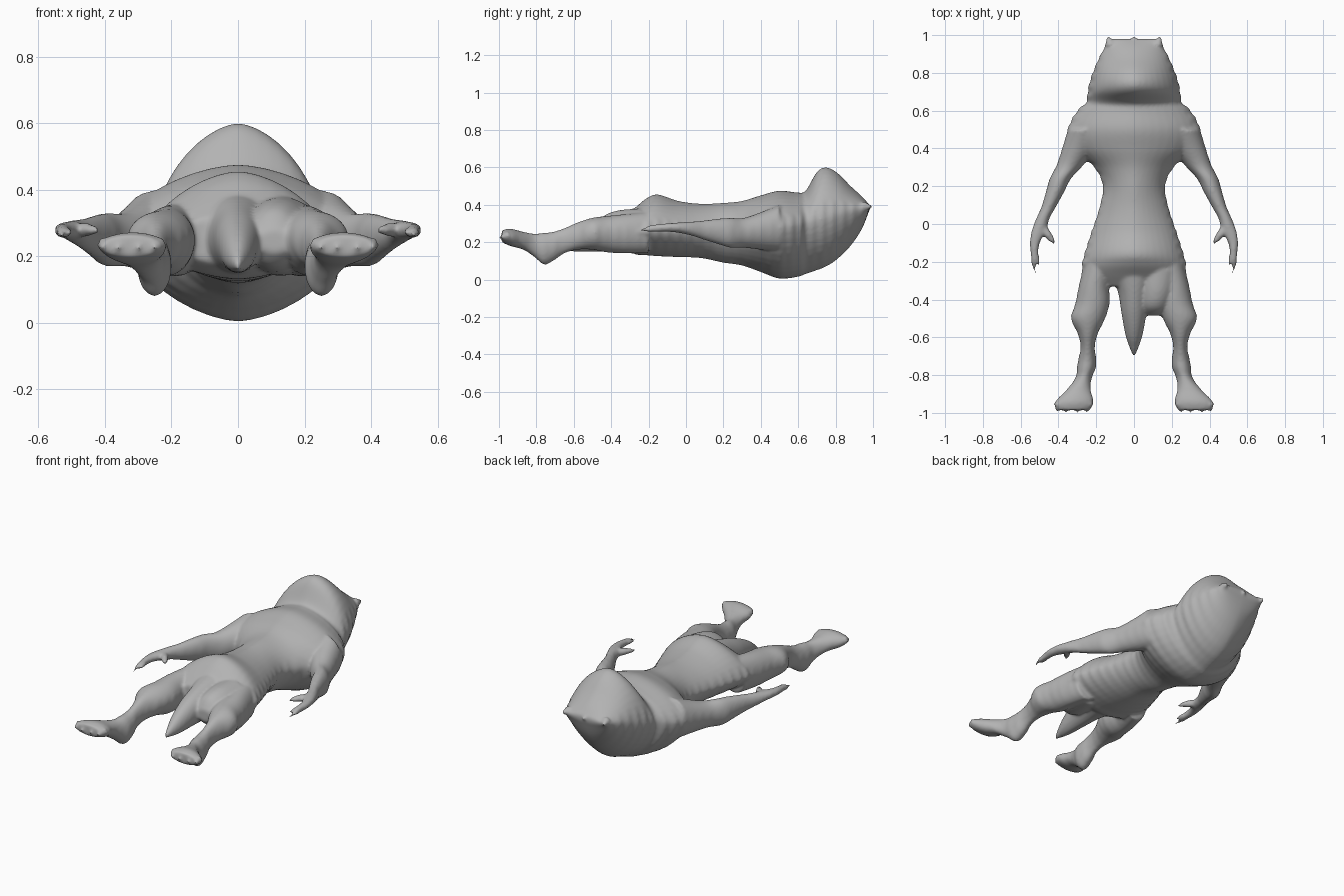
import bpy, bmesh, math
from mathutils import Vector, Matrix

default = bpy.data.objects.get("Cube")
if default:
    bpy.data.objects.remove(default)

# One stone grey for the whole creature
grey = bpy.data.materials.new("stone_grey")
grey.use_nodes = True
colour = (0.45, 0.45, 0.45, 1)
grey.diffuse_color = colour
grey.node_tree.nodes["Principled BSDF"].inputs["Base Color"].default_value = colour
grey.node_tree.nodes["Principled BSDF"].inputs["Roughness"].default_value = 0.8

SIDES = 40
STEPS = 6


def catmull(a, b, c, d, t):
    """Smooth curve through b and c, for every number in a section."""
    return [0.5 * (2 * q + (r - p) * t + (2 * p - 5 * q + 4 * r - s) * t * t
                   + (3 * q - p - 3 * r + s) * t ** 3)
            for p, q, r, s in zip(a, b, c, d)]


def smooth_sections(rows):
    result = []
    last = len(rows) - 1
    for i in range(last):
        around = rows[max(i - 1, 0)], rows[i], rows[i + 1], rows[min(i + 2, last)]
        result += [catmull(*around, step / STEPS) for step in range(STEPS)]
    return result + [rows[-1]]


def loft(bm, rows, power=2.0, mirror=1, ripple=0.0):
    """Skin sections (y, centre x, half width, top z, middle z, bottom z)."""
    rings = []
    for y, cx, width, top, middle, bottom in smooth_sections(rows):
        wave = 1 + ripple * math.sin(y * math.tau / 0.055)
        ring = []
        for k in range(SIDES):
            angle = math.tau * k / SIDES
            c, s = math.cos(angle), math.sin(angle)
            x = math.copysign(abs(c) ** (2 / power), c) * width
            height = top - middle if s > 0 else middle - bottom
            z = math.copysign(abs(s) ** (2 / power), s) * height
            if s < 0.4:
                x *= wave
            ring.append(bm.verts.new((mirror * (cx + x), y, middle + z)))
        rings.append(ring)
    for one, two in zip(rings, rings[1:]):
        for k in range(SIDES):
            n = (k + 1) % SIDES
            bm.faces.new((one[k], one[n], two[n], two[k]))
    bm.faces.new(rings[0])
    bm.faces.new(rings[-1])


def spike(bm, base, tip, radius):
    """Cone from base to tip, for horns, claws and toes."""
    base, tip = Vector(base), Vector(tip)
    way = tip - base
    turn = way.to_track_quat("Z", "Y").to_matrix().to_4x4()
    bmesh.ops.create_cone(bm, cap_ends=True, segments=12, radius1=radius, radius2=0.002,
                          depth=way.length,
                          matrix=Matrix.Translation((base + tip) / 2) @ turn)


bm = bmesh.new()

# Head, shoulders, chest, waist and hips
trunk = [
    (.98, .14, .40, .39, .37), (.94, .155, .445, .38, .27), (.88, .185, .50, .37, .18),
    (.81, .215, .57, .35, .11), (.75, .235, .60, .33, .07), (.70, .245, .575, .32, .05),
    (.64, .255, .475, .30, .03), (.60, .30, .465, .29, .015), (.50, .35, .475, .28, .005),
    (.40, .32, .45, .27, .04), (.30, .21, .42, .26, .075), (.20, .165, .41, .26, .09),
    (.08, .185, .405, .26, .115), (-.04, .225, .42, .26, .12), (-.15, .26, .455, .26, .125),
    (-.21, .275, .435, .26, .13), (-.27, .27, .385, .25, .135), (-.33, .20, .33, .25, .17)]
loft(bm, [(y, 0, w, top, mid, low) for y, w, top, mid, low in trunk], 1.65, 1, .015)

# Horns along the brow
for x in (-.135, 0, .135):
    spike(bm, (x * .93, .95, .39), (x * 1.04, 1, .39), .03)

# Tail
loft(bm, [(-.24, 0, .13, .39, .26, .14), (-.36, 0, .085, .36, .25, .15),
          (-.48, 0, .065, .32, .24, .15), (-.60, 0, .042, .26, .2, .15),
          (-.70, 0, .005, .18, .17, .16)])

# Web of skin between the tail and the left thigh
loft(bm, [(-.24, .13, .12, .38, .26, .14), (-.36, .12, .10, .37, .26, .15),
          (-.44, .11, .08, .34, .25, .17), (-.485, .11, .05, .28, .25, .21)])

leg = [
    (-.20, .18, .08, .36, .25, .14), (-.32, .21, .08, .35, .25, .14),
    (-.42, .22, .09, .34, .25, .145), (-.50, .243, .09, .33, .25, .16),
    (-.58, .245, .053, .305, .23, .16), (-.65, .245, .037, .275, .21, .14),
    (-.71, .247, .046, .255, .18, .10), (-.76, .252, .05, .25, .17, .08),
    (-.81, .265, .043, .245, .18, .12), (-.87, .29, .06, .255, .21, .16),
    (-.94, .315, .10, .272, .23, .18), (-.985, .322, .09, .262, .23, .2)]

arm = [
    (.50, .25, .10, .40, .28, .15), (.40, .29, .09, .36, .265, .16),
    (.31, .34, .07, .33, .25, .17), (.24, .39, .056, .33, .25, .17),
    (.17, .418, .048, .325, .26, .19), (.09, .452, .038, .315, .265, .215),
    (.03, .482, .035, .31, .27, .235), (-.04, .505, .038, .305, .28, .25),
    (-.10, .525, .026, .30, .28, .255), (-.16, .527, .02, .295, .275, .255),
    (-.21, .525, .016, .285, .27, .255)]

for side in (1, -1):
    # Legs and feet
    loft(bm, leg, 2, side, .015)
    for x in (.24, .29, .35, .40):
        spike(bm, (side * x, -.95, .235), (side * (x + .01), -1, .225), .026)
    # Arms and hands
    loft(bm, arm, 2, side, .01)
    # Thumb hooking inwards and claws
    loft(bm, [(-.02, .485, .03, .30, .28, .255), (-.06, .455, .025, .3, .28, .26),
              (-.09, .435, .016, .29, .28, .265)], 2, side)
    spike(bm, (side * .435, -.08, .28), (side * .415, -.118, .275), .015)
    spike(bm, (side * .535, -.19, .27), (side * .522, -.27, .262), .014)
    spike(bm, (side * .515, -.17, .275), (side * .495, -.235, .268), .014)

bmesh.ops.recalc_face_normals(bm, faces=bm.faces)
mesh = bpy.data.meshes.new("creature_body")
bm.to_mesh(mesh)
bm.free()
body = bpy.data.objects.new("creature_body", mesh)
bpy.context.collection.objects.link(body)

# Fuse the parts into one soft skin
fuse = body.modifiers.new("fuse", "REMESH")
fuse.mode = "VOXEL"
fuse.voxel_size = 0.009
soften = body.modifiers.new("soften", "SMOOTH")
soften.factor = 0.5
soften.iterations = 5
skin = bpy.data.meshes.new_from_object(body.evaluated_get(bpy.context.evaluated_depsgraph_get()))
body.modifiers.clear()
body.data = skin
skin.materials.clear()
skin.materials.append(grey)
for face in skin.polygons:
    face.material_index = 0
    face.use_smooth = True
